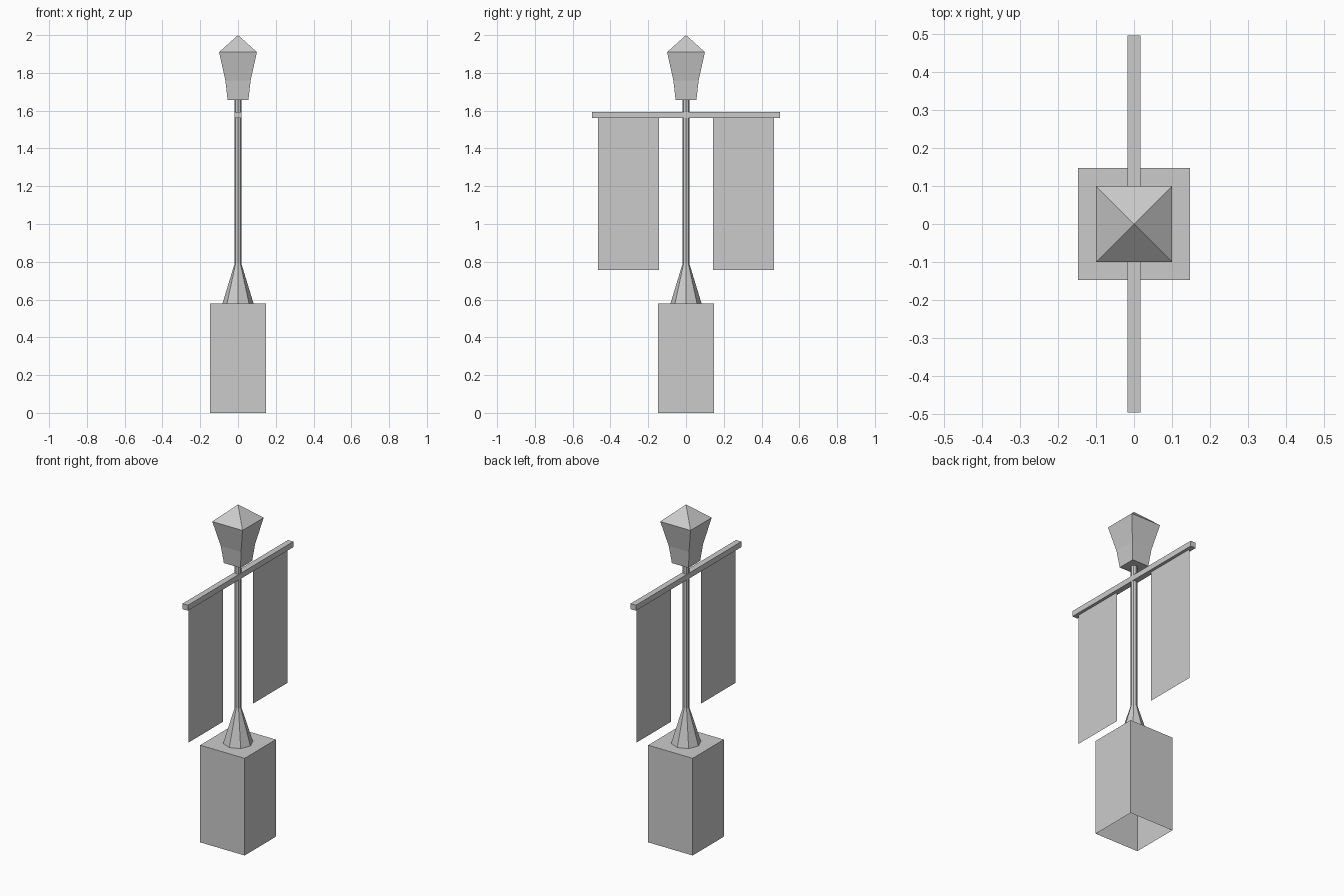
import bpy
import bmesh
from math import sin, cos, pi, sqrt

cube = bpy.data.objects.get("Cube")
if cube:
    bpy.data.objects.remove(cube, do_unlink=True)

grey = bpy.data.materials.new("plain grey")
grey.use_nodes = True
grey.diffuse_color = (0.6, 0.6, 0.6, 1)
grey.node_tree.nodes["Principled BSDF"].inputs["Base Color"].default_value = (0.6, 0.6, 0.6, 1)


def finish(name, bm):
    """Turn a bmesh into a named, flat-shaded grey object."""
    mesh = bpy.data.meshes.new(name)
    bm.to_mesh(mesh)
    bm.free()
    mesh.materials.append(grey)
    obj = bpy.data.objects.new(name, mesh)
    bpy.context.collection.objects.link(obj)
    return obj


def loft(name, sides, profile, turn=0.0, cap_bottom=True, cap_top=True):
    """Stack regular polygon rings (radius, z); a zero radius makes a point."""
    bm = bmesh.new()
    rings = []
    for radius, z in profile:
        count = sides if radius else 1
        rings.append([bm.verts.new((radius * cos(turn + 2 * pi * i / sides),
                                    radius * sin(turn + 2 * pi * i / sides), z))
                      for i in range(count)])
    for low, high in zip(rings, rings[1:]):
        for i in range(sides):
            j = (i + 1) % sides
            upper = [high[j], high[i]] if len(high) > 1 else [high[0]]
            bm.faces.new([low[i], low[j]] + upper)
    if cap_bottom:
        bm.faces.new(rings[0][::-1])
    if cap_top and len(rings[-1]) > 1:
        bm.faces.new(rings[-1])
    return finish(name, bm)


def square(name, profile, **options):
    """Square loft given by half widths instead of radii."""
    return loft(name, 4, [(half * sqrt(2), z) for half, z in profile],
                turn=pi / 4, **options)


# Pedestal, open underneath
square("pedestal", [(0.147, 0), (0.147, 0.58)], cap_bottom=False)

# Flared foot and pole
loft("pole_foot", 8, [(0.082, 0.58), (0.018, 0.79)], cap_bottom=False)
loft("pole", 8, [(0.018, 0.79), (0.018, 1.66)])

# Lantern with pyramid roof
square("lantern", [(0.055, 1.657), (0.067, 1.76), (0.1, 1.91), (0, 2.0)])

# Crossbar running front to back
bm = bmesh.new()
bmesh.ops.create_cube(bm, size=1)
bmesh.ops.scale(bm, vec=(0.035, 0.995, 0.033), verts=bm.verts)
bmesh.ops.translate(bm, vec=(0, 0, 1.577), verts=bm.verts)
finish("crossbar", bm)

# Banners hanging from each arm
for side, name in ((-1, "front_banner"), (1, "back_banner")):
    bm = bmesh.new()
    corners = [(0.143, 0.757), (0.466, 0.757), (0.466, 1.565), (0.143, 1.565)]
    bm.faces.new([bm.verts.new((0, side * y, z)) for y, z in corners])
    finish(name, bm)
